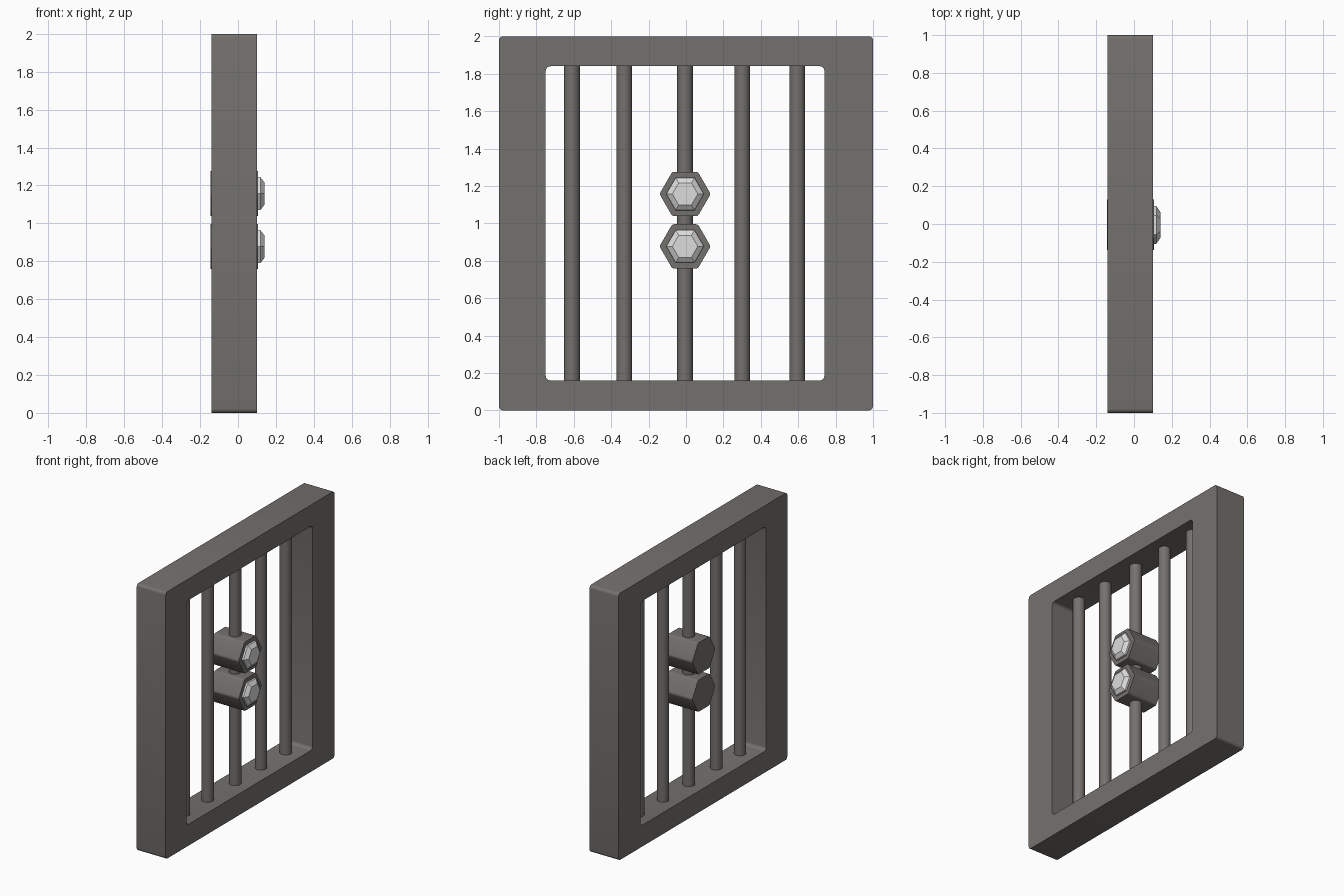
import bpy, bmesh, math
from mathutils import Vector

if "Cube" in bpy.data.objects:
    bpy.data.objects.remove(bpy.data.objects["Cube"])


def material(name, rgb):
    m = bpy.data.materials.new(name)
    m.diffuse_color = (*rgb, 1)
    m.use_nodes = True
    m.node_tree.nodes["Principled BSDF"].inputs["Base Color"].default_value = m.diffuse_color
    return m


STEEL = material("dark_steel", (0.175, 0.165, 0.155))
GLASS = material("pale_glass", (0.72, 0.72, 0.72))


def finish(name, bm, mat, angle=30):
    bmesh.ops.recalc_face_normals(bm, faces=bm.faces[:])
    me = bpy.data.meshes.new(name)
    bm.to_mesh(me)
    bm.free()
    me.materials.append(mat)
    ob = bpy.data.objects.new(name, me)
    bpy.context.collection.objects.link(ob)
    bpy.ops.object.select_all(action='DESELECT')
    ob.select_set(True)
    bpy.context.view_layer.objects.active = ob
    bpy.ops.object.shade_smooth_by_angle(angle=math.radians(angle))
    return ob


def rounded_polygon(corners, r, steps=4):
    """Round each corner of a counter-clockwise convex polygon."""
    out = []
    n = len(corners)
    for i in range(n):
        p = Vector(corners[i])
        a = (Vector(corners[i - 1]) - p).normalized()
        b = (Vector(corners[(i + 1) % n]) - p).normalized()
        half = a.angle(b) / 2
        c = p + (a + b).normalized() * (r / math.sin(half))
        start = p + a * (r / math.tan(half)) - c
        sweep = math.pi - 2 * half
        for k in range(steps + 1):
            t = sweep * k / steps
            out.append((c.x + start.x * math.cos(t) - start.y * math.sin(t),
                        c.y + start.x * math.sin(t) + start.y * math.cos(t)))
    return out


def rect(y0, y1, z0, z1):
    return [(y0, z0), (y1, z0), (y1, z1), (y0, z1)]


def hexagon(r, y, z):
    return [(y + r * math.cos(math.pi * k / 3), z + r * math.sin(math.pi * k / 3))
            for k in range(6)]


def ring(bm, pts, x):
    return [bm.verts.new((x, y, z)) for y, z in pts]


def skin(bm, a, b):
    for i in range(len(a)):
        j = (i + 1) % len(a)
        bm.faces.new((a[i], a[j], b[j], b[i]))


X0, X1 = -0.14, 0.10

# Rectangular frame with rounded corners, inside and out
bm = bmesh.new()
outer = rounded_polygon(rect(-1, 1, 0, 2), 0.022)
inner = rounded_polygon(rect(-0.75, 0.74, 0.16, 1.84), 0.025)
ob_, of_ = ring(bm, outer, X0), ring(bm, outer, X1)
ib_, if_ = ring(bm, inner, X0), ring(bm, inner, X1)
for a, b in ((ob_, of_), (of_, if_), (if_, ib_), (ib_, ob_)):
    skin(bm, a, b)
finish("frame", bm, STEEL)

# Vertical round bars
for i, y in enumerate((-0.61, -0.33, -0.005, 0.30, 0.595)):
    bm = bmesh.new()
    bmesh.ops.create_cone(bm, cap_ends=True, segments=24, radius1=0.042,
                          radius2=0.042, depth=1.70)
    bmesh.ops.translate(bm, verts=bm.verts[:], vec=(-0.02, y, 1.0))
    finish(f"bar_{i + 1}", bm, STEEL)

# Two hexagonal lamp housings with faceted lenses
for label, z in (("lower", 0.877), ("upper", 1.157)):
    y = -0.005
    bm = bmesh.new()
    prof = rounded_polygon(hexagon(0.137, y, z), 0.02, 3)
    back, front = ring(bm, prof, -0.144), ring(bm, prof, 0.105)
    skin(bm, back, front)
    bm.faces.new(back)
    bm.faces.new(front)
    finish(f"{label}_lamp_housing", bm, STEEL)

    bm = bmesh.new()
    rings = [ring(bm, hexagon(r, y, z), x)
             for x, r in ((0.10, 0.101), (0.118, 0.100), (0.14, 0.068))]
    for a, b in zip(rings, rings[1:]):
        skin(bm, a, b)
    bm.faces.new(rings[0])
    bm.faces.new(rings[-1])
    finish(f"{label}_lamp_lens", bm, GLASS, 20)
